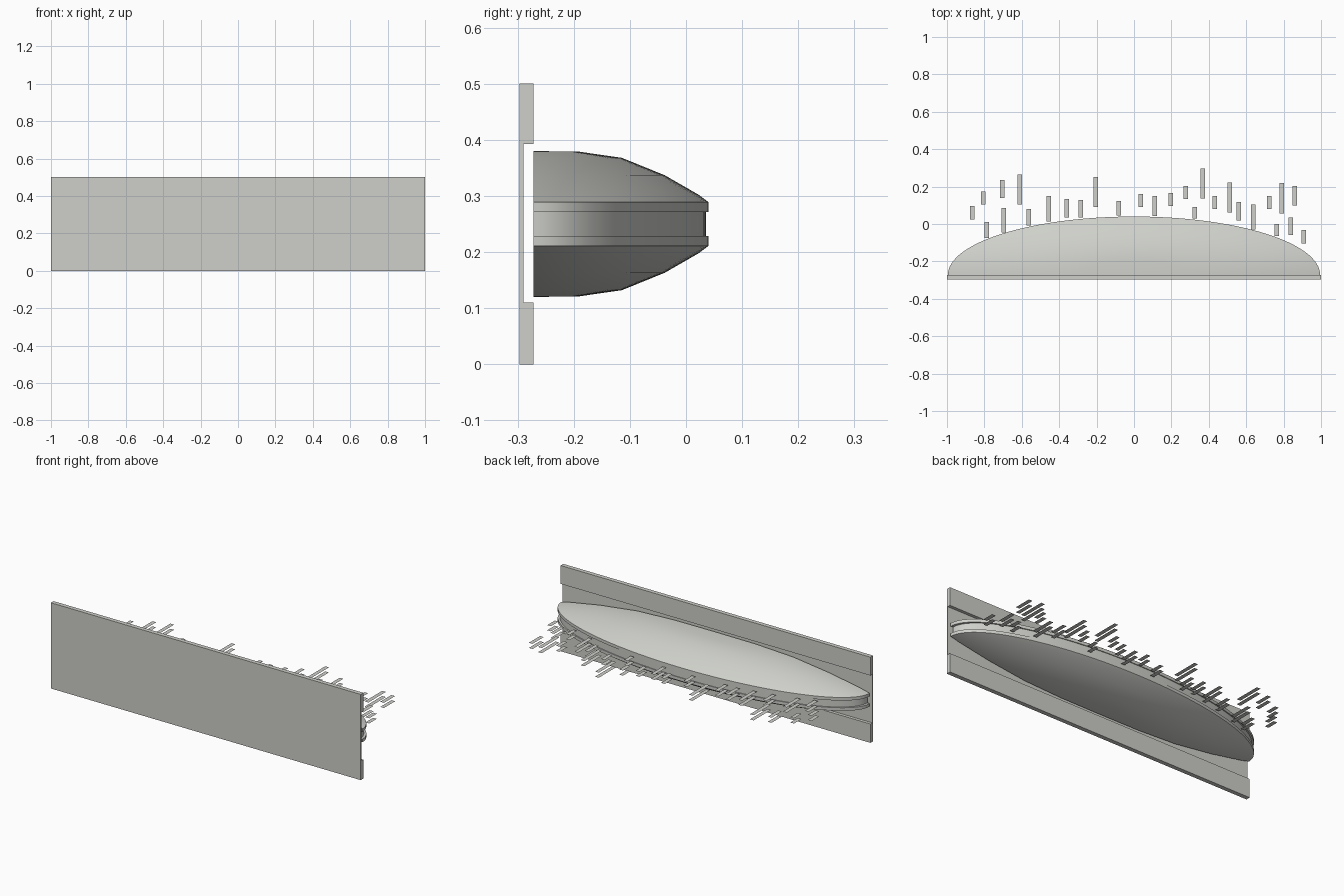
import bpy, bmesh, math

if "Cube" in bpy.data.objects:
    bpy.data.objects.remove(bpy.data.objects["Cube"])

mat = bpy.data.materials.new("warm_light_grey")
mat.diffuse_color = (0.62, 0.63, 0.59, 1)
mat.use_nodes = True
mat.node_tree.nodes["Principled BSDF"].inputs["Base Color"].default_value = mat.diffuse_color


def finish(name, bm, smooth=False):
    bmesh.ops.recalc_face_normals(bm, faces=bm.faces)
    me = bpy.data.meshes.new(name)
    bm.to_mesh(me)
    bm.free()
    me.materials.append(mat)
    ob = bpy.data.objects.new(name, me)
    bpy.context.collection.objects.link(ob)
    if smooth:
        bpy.ops.object.select_all(action='DESELECT')
        ob.select_set(True)
        bpy.context.view_layer.objects.active = ob
        bpy.ops.object.shade_smooth_by_angle(angle=math.radians(32))
    return ob


# Back board: channel section (y, z) extruded along x
bm = bmesh.new()
section = [(-0.297, 0), (-0.272, 0), (-0.272, 0.11), (-0.29, 0.11),
           (-0.29, 0.393), (-0.272, 0.393), (-0.272, 0.5), (-0.297, 0.5)]
face = bm.faces.new([bm.verts.new((-1, y, z)) for y, z in section])
ext = bmesh.ops.extrude_face_region(bm, geom=[face])
bmesh.ops.translate(bm, vec=(2, 0, 0),
                    verts=[v for v in ext["geom"] if isinstance(v, bmesh.types.BMVert)])
finish("back_board", bm)

# Half-elliptical body: profile of (height from middle, plan scale), mirrored
half = [(0.13, 0), (0.129, 0.26), (0.118, 0.505), (0.087, 0.75),
        (0.052, 0.945), (0.039, 1), (0.021, 1), (0.021, 0.985)]
profile = half + [(-h, s) for h, s in reversed(half)]
N = 64
bm = bmesh.new()
rows = []
for h, s in profile:
    if s == 0:
        rows.append([bm.verts.new((0, -0.272, 0.25 + h))] * (N + 1))
    else:
        rows.append([bm.verts.new((0.995 * s * math.cos(math.pi * i / N),
                                   -0.272 + 0.312 * s * math.sin(math.pi * i / N),
                                   0.25 + h)) for i in range(N + 1)])
for a, b in zip(rows, rows[1:]):
    for i in range(N):
        quad = list(dict.fromkeys([a[i], a[i + 1], b[i + 1], b[i]]))
        bm.faces.new(quad)
# flat back
bm.faces.new([r[0] for r in rows] + [r[N] for r in reversed(rows[1:-1])])
finish("rounded_body", bm, smooth=True)

# Floating slats: (x, y start, y end), each a pair of thin sheets
slats = [(-.865, .025, .095), (-.807, .105, .175), (-.787, -.075, .01),
         (-.705, .14, .235), (-.697, -.045, .085), (-.61, .105, .265),
         (-.563, -.008, .08), (-.455, .014, .15), (-.36, .035, .133),
         (-.285, .035, .127), (-.205, .09, .25), (-.082, .045, .122),
         (.037, .09, .16), (.11, .042, .15), (.197, .095, .165),
         (.277, .133, .203), (.325, .03, .09), (.367, .137, .297),
         (.432, .08, .15), (.512, .062, .223), (.56, .02, .117),
         (.637, -.03, .103), (.722, .08, .15), (.763, -.065, 0),
         (.79, .057, .218), (.838, -.06, .035), (.86, .1, .203),
         (.907, -.103, -.033)]
bm = bmesh.new()
for x, y0, y1 in slats:
    for z in (0.235, 0.265):
        bm.faces.new([bm.verts.new(p) for p in
                      ((x - .012, y0, z), (x + .012, y0, z),
                       (x + .012, y1, z), (x - .012, y1, z))])
finish("floating_slats", bm)
